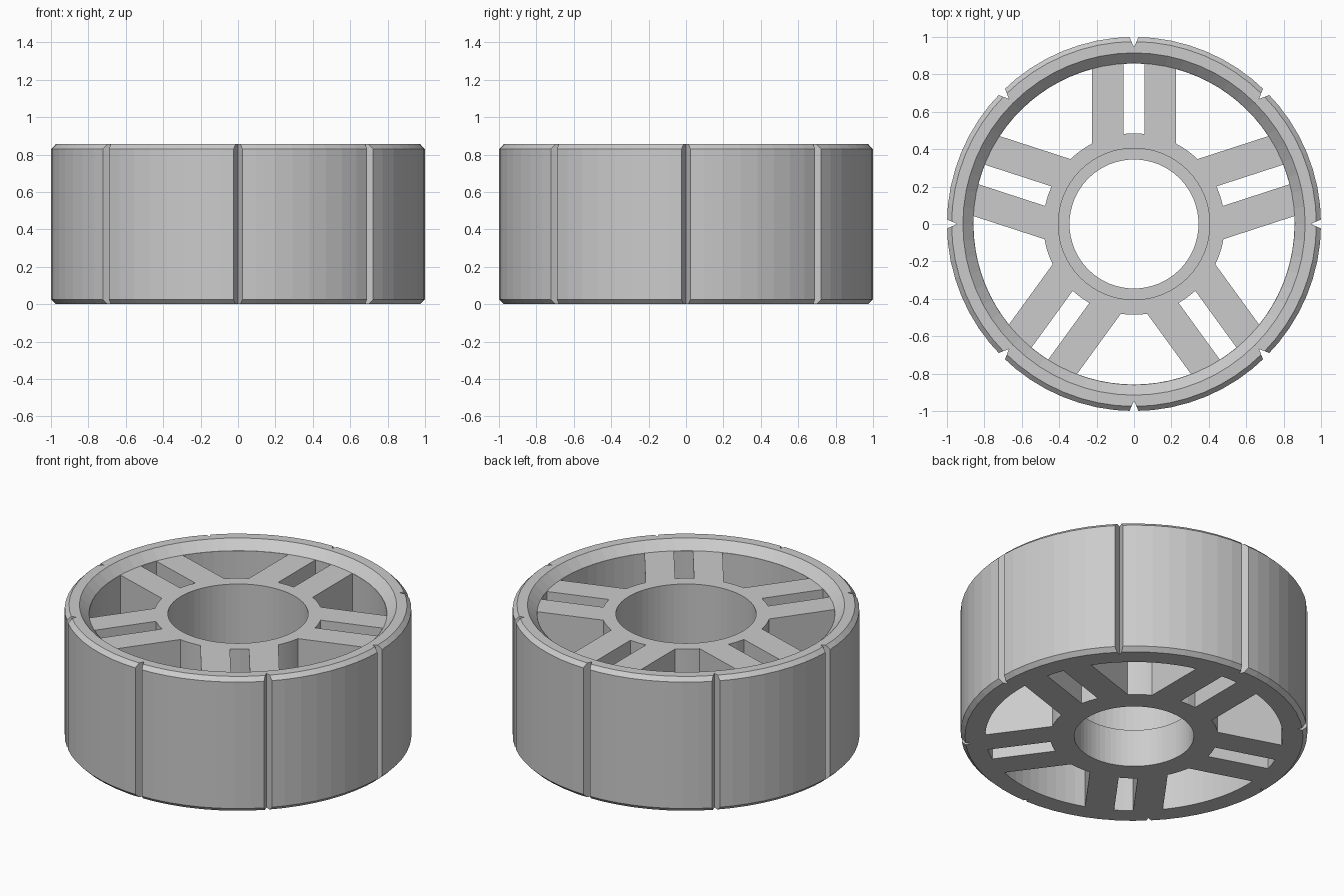
import bpy, bmesh
from math import sin, cos, asin, radians, pi

if "Cube" in bpy.data.objects:
    bpy.data.objects.remove(bpy.data.objects["Cube"])

SEGS = 64


def make_object(name, bm):
    bmesh.ops.recalc_face_normals(bm, faces=bm.faces[:])
    mesh = bpy.data.meshes.new(name)
    bm.to_mesh(mesh)
    bm.free()
    obj = bpy.data.objects.new(name, mesh)
    bpy.context.collection.objects.link(obj)
    return obj


def lathe(name, profile):
    bm = bmesh.new()
    rings = []
    for i in range(SEGS):
        a = 2 * pi * i / SEGS
        rings.append([bm.verts.new((r * cos(a), r * sin(a), z)) for r, z in profile])
    n = len(profile)
    for i in range(SEGS):
        p, q = rings[i], rings[(i + 1) % SEGS]
        for k in range(n):
            m = (k + 1) % n
            bm.faces.new((p[k], q[k], q[m], p[m]))
    return make_object(name, bm)


def prism(bm, outline, z0=-0.1, z1=1.0):
    low = [bm.verts.new((x, y, z0)) for x, y in outline]
    high = [bm.verts.new((x, y, z1)) for x, y in outline]
    bm.faces.new(low[::-1])
    bm.faces.new(high)
    for i in range(len(low)):
        j = (i + 1) % len(low)
        bm.faces.new((low[i], low[j], high[j], high[i]))


def window(bm, start, end, steps):
    """Opening between hub and rim; start/end give the bounding angle at a radius."""
    def arc(r):
        a, b = start(r), end(r)
        return [(r * cos(a + (b - a) * i / steps), r * sin(a + (b - a) * i / steps))
                for i in range(steps + 1)]
    prism(bm, arc(0.485) + arc(0.858)[::-1])


# wheel body: bore with step, recessed web, chamfered rim
wheel = lathe("wheel", [
    (0.345, 0), (0.975, 0), (1, 0.025), (1, 0.83), (0.975, 0.855),
    (0.915, 0.855), (0.86, 0.80), (0.405, 0.80), (0.405, 0.24), (0.345, 0.24)])

cut = bmesh.new()
# slots inside each spoke pair and wide openings between pairs
for i in range(5):
    d = radians(90 + 72 * i)
    e = d + radians(72)
    window(cut, lambda r: d - asin(0.055 / r), lambda r: d + asin(0.055 / r), 2)
    window(cut, lambda r: d + asin(0.225 / r), lambda r: e - asin(0.225 / r), 10)
# V grooves around the tread
for i in range(8):
    a = i * pi / 4
    pts = [(0.945, 0), (1.05, -0.046), (1.05, 0.046)]
    prism(cut, [(x * cos(a) - y * sin(a), x * sin(a) + y * cos(a)) for x, y in pts])
cutter = make_object("opening_cutter", cut)
cutter.hide_render = True

mod = wheel.modifiers.new("openings", 'BOOLEAN')
mod.operation = 'DIFFERENCE'
mod.solver = 'EXACT'
mod.object = cutter
bpy.context.view_layer.objects.active = wheel
wheel.select_set(True)
bpy.ops.object.modifier_apply(modifier=mod.name)
bpy.data.objects.remove(cutter, do_unlink=True)
